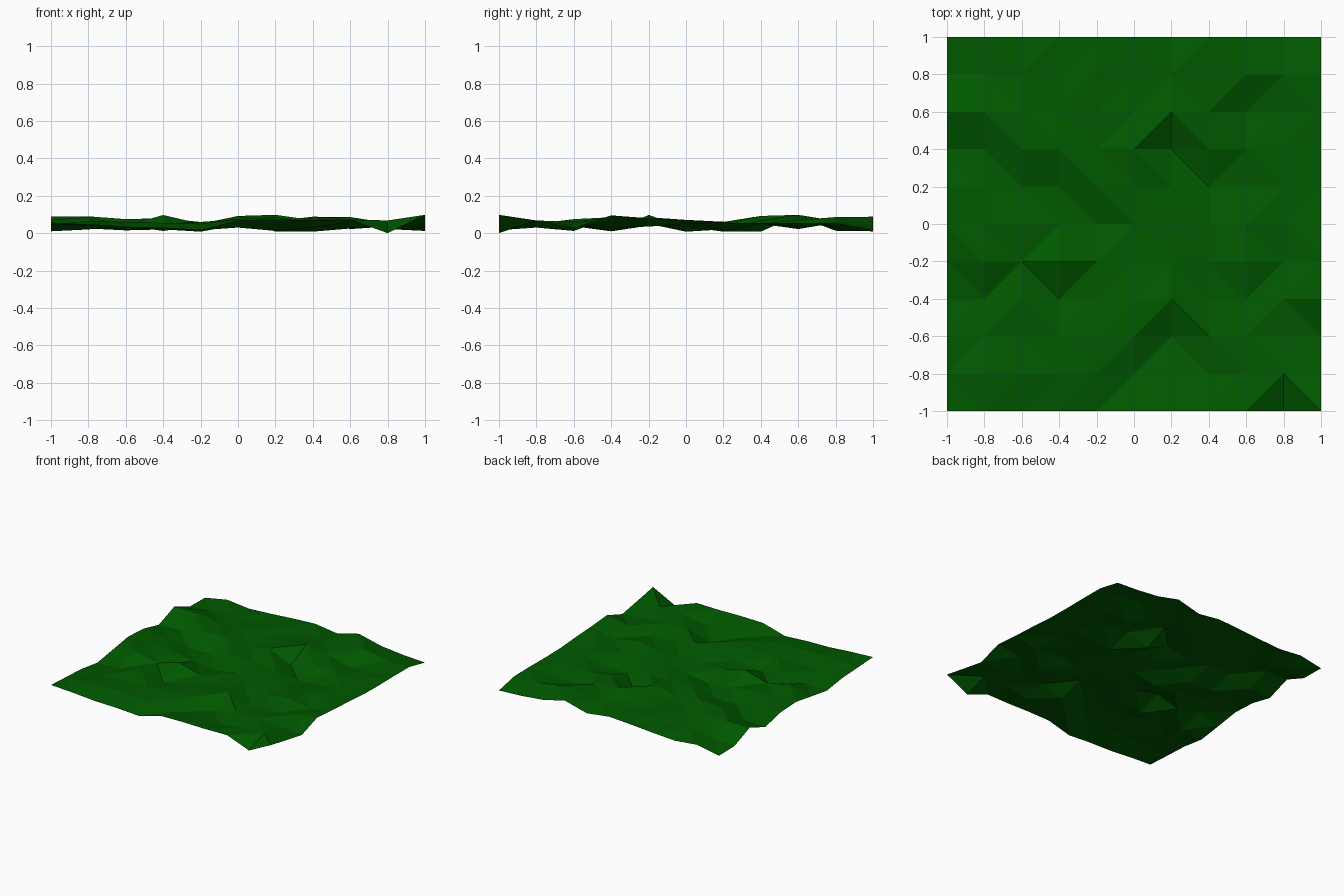
import bpy, bmesh

if "Cube" in bpy.data.objects:
    bpy.data.objects.remove(bpy.data.objects["Cube"])

# Terrain heights in thousandths, one row per y step (front to back), x left to right
HEIGHTS = [
    [57, 47, 32, 28, 16, 70, 73, 70, 73, 0, 98],
    [47, 65, 60, 55, 50, 30, 40, 30, 60, 68, 62],
    [37, 40, 45, 50, 60, 75, 12, 62, 60, 45, 28],
    [10, 20, 60, 12, 40, 70, 85, 35, 30, 65, 95],
    [40, 85, 40, 97, 50, 50, 55, 45, 72, 35, 80],
    [71, 60, 55, 30, 8, 45, 60, 35, 50, 50, 70],
    [61, 45, 15, 20, 60, 60, 50, 8, 25, 50, 56],
    [17, 25, 75, 80, 50, 92, 8, 70, 50, 50, 53],
    [89, 90, 70, 55, 55, 70, 98, 70, 22, 35, 55],
    [13, 30, 50, 40, 60, 60, 65, 82, 86, 55, 53],
    [10, 47, 27, 38, 53, 64, 38, 88, 42, 22, 12],
]
N = 10

# Flat grid lifted to the terrain heights
bm = bmesh.new()
bmesh.ops.create_grid(bm, x_segments=N, y_segments=N, size=1)
for v in bm.verts:
    i, j = round((v.co.x + 1) * N / 2), round((v.co.y + 1) * N / 2)
    v.co.z = HEIGHTS[j][i] / 1000

# Split every cell along its shorter diagonal for the faceted look
bmesh.ops.triangulate(bm, faces=bm.faces[:], quad_method='SHORT_EDGE')
mesh = bpy.data.meshes.new("grass_ground")
bm.to_mesh(mesh)
bm.free()
ground = bpy.data.objects.new("grass_ground", mesh)
bpy.context.collection.objects.link(ground)

# Dark grass green
grass = bpy.data.materials.new("grass_green")
grass.diffuse_color = (0.0, 0.1, 0.0, 1)
grass.use_nodes = True
grass.node_tree.nodes["Principled BSDF"].inputs["Base Color"].default_value = grass.diffuse_color
mesh.materials.append(grass)
